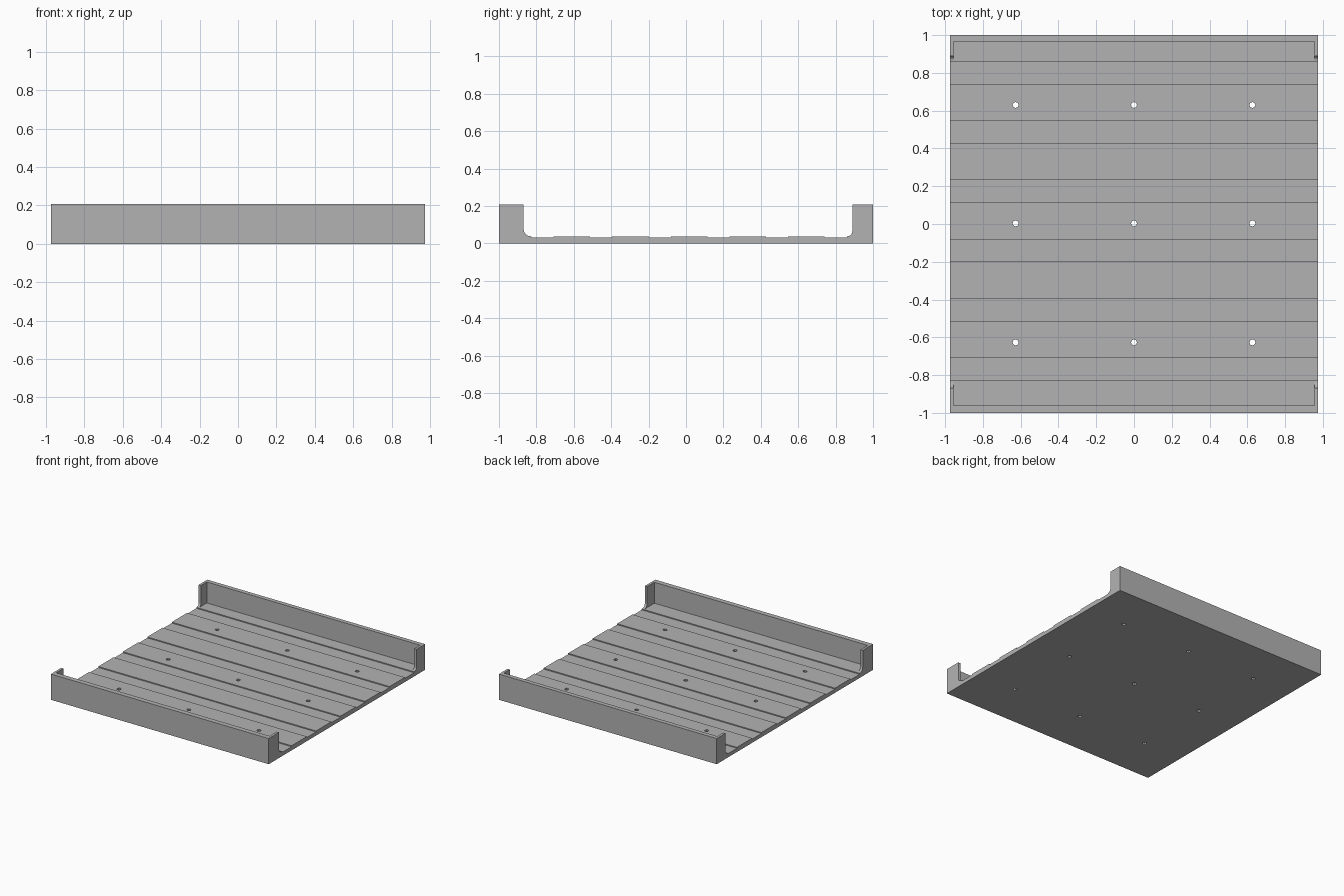
import bpy, bmesh, math

cube = bpy.data.objects.get("Cube")
if cube:
    bpy.data.objects.remove(cube, do_unlink=True)

HALF_X = 0.975      # half width of the tray
FLOOR = 0.038       # top of the raised slats
GROOVE = 0.030      # bottom of the shallow grooves
TOP = 0.208         # top of the end walls
LIP = 0.02          # thickness of the corner returns

grey = bpy.data.materials.new("plain grey")
grey.use_nodes = True
colour = (0.45, 0.45, 0.45, 1)
grey.diffuse_color = colour
grey.node_tree.nodes["Principled BSDF"].inputs["Base Color"].default_value = colour


def extrude(name, outline, x0, x1):
    """Extrude a (y, z) outline along x."""
    bm = bmesh.new()
    face = bm.faces.new([bm.verts.new((x0, y, z)) for y, z in outline])
    moved = bmesh.ops.extrude_face_region(bm, geom=[face])["geom"]
    verts = [v for v in moved if isinstance(v, bmesh.types.BMVert)]
    bmesh.ops.translate(bm, verts=verts, vec=(x1 - x0, 0, 0))
    bmesh.ops.recalc_face_normals(bm, faces=bm.faces)
    mesh = bpy.data.meshes.new(name)
    bm.to_mesh(mesh)
    bm.free()
    mesh.materials.append(grey)
    obj = bpy.data.objects.new(name, mesh)
    bpy.context.collection.objects.link(obj)
    return obj


# Floor with six shallow grooves running across it
outline = [(1, 0), (-1, 0), (-1, FLOOR)]
for i in range(6):
    start = -0.826 + i * 0.3135
    end = start + 0.118
    outline += [(start, FLOOR), (start, GROOVE), (end, GROOVE), (end, FLOOR)]
outline.append((1, FLOOR))
floor = extrude("floor", outline, -HALF_X, HALF_X)

# Grid of through holes
bm = bmesh.new()
for x in (-0.627, 0, 0.627):
    for y in (-0.627, 0.003, 0.63):
        made = bmesh.ops.create_cone(bm, cap_ends=True, segments=8,
                                     radius1=0.016, radius2=0.016, depth=0.3)
        bmesh.ops.translate(bm, verts=made["verts"], vec=(x, y, 0))
mesh = bpy.data.meshes.new("hole_cutter")
bm.to_mesh(mesh)
bm.free()
mesh.materials.append(grey)
cutter = bpy.data.objects.new("hole_cutter", mesh)
bpy.context.collection.objects.link(cutter)
cutter.hide_render = True
cutter.hide_viewport = True
holes = floor.modifiers.new("holes", "BOOLEAN")
holes.operation = "DIFFERENCE"
holes.solver = "EXACT"
holes.object = cutter

# End walls, each with a filleted return at both corners
for side, s, inner, edge, r in (("front", -1, 0.96, 0.868, 0.037),
                                ("back", 1, 0.965, 0.889, 0.026)):
    extrude(side + "_wall", [(s, FLOOR), (s, TOP), (s * inner, TOP),
                             (s * inner, FLOOR)], -HALF_X, HALF_X)
    profile = [(s * inner, FLOOR), (s * inner, TOP), (s * edge, TOP)]
    for i in range(7):
        a = math.radians(15 * i)
        profile.append((s * (edge - r + r * math.cos(a)),
                        FLOOR + r - r * math.sin(a)))
    extrude(side + "_left_return", profile, HALF_X - LIP, HALF_X)
    extrude(side + "_right_return", profile, -HALF_X, LIP - HALF_X)
